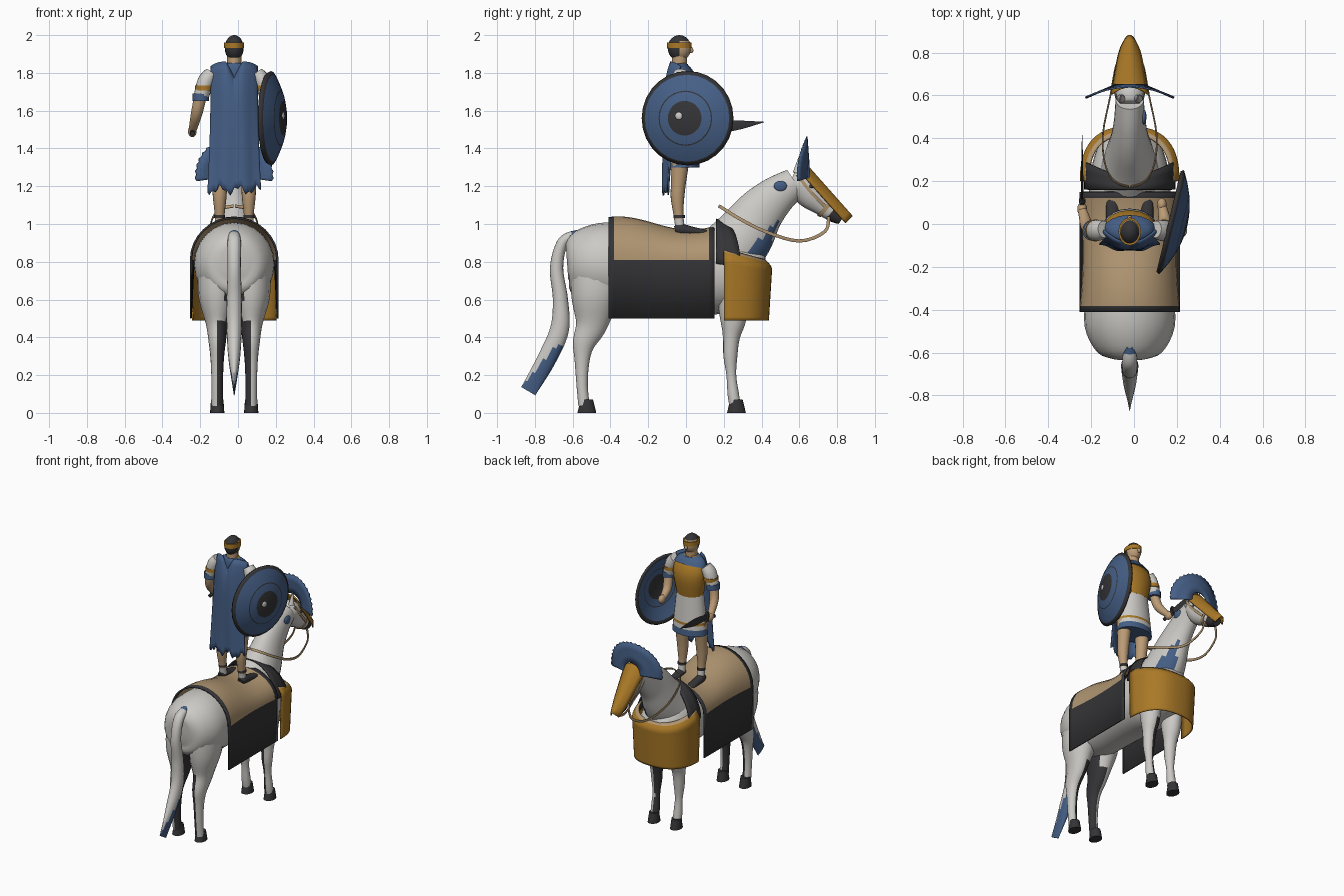
import bpy, bmesh, math
from mathutils import Vector

cube = bpy.data.objects.get("Cube")
if cube:
    bpy.data.objects.remove(cube)

COLOURS = {
    "white": (.6, .59, .56), "gold": (.4, .19, .02), "blue": (.06, .115, .24),
    "dark": (.035, .035, .038), "tan": (.43, .3, .165), "skin": (.5, .33, .18),
}
MATERIALS = {}
for colour_name, rgb in COLOURS.items():
    material = bpy.data.materials.new(colour_name)
    material.use_nodes = True
    material.diffuse_color = (*rgb, 1)
    material.node_tree.nodes["Principled BSDF"].inputs["Base Color"].default_value = (*rgb, 1)
    MATERIALS[colour_name] = material
NAMES = list(MATERIALS)
CENTRE_X = -.02  # the whole group stands slightly off centre
SIDES = ((1, "left"), (-1, "right"))


def make(name, verts, faces, colour, thickness=0):
    """Mesh object; colour is a name or a rule from face centre to a name."""
    mesh = bpy.data.meshes.new(name)
    mesh.from_pydata([tuple(v) for v in verts], [], faces)
    bm = bmesh.new()
    bm.from_mesh(mesh)
    bmesh.ops.remove_doubles(bm, verts=bm.verts, dist=.0001)
    bmesh.ops.recalc_face_normals(bm, faces=bm.faces)
    bm.to_mesh(mesh)
    bm.free()
    for used in (NAMES if callable(colour) else [colour]):
        mesh.materials.append(MATERIALS[used])
    for polygon in mesh.polygons:
        polygon.use_smooth = True
        if callable(colour):
            polygon.material_index = NAMES.index(colour(polygon.center))
    mesh.set_sharp_from_angle(angle=math.radians(50))
    ob = bpy.data.objects.new(name, mesh)
    bpy.context.collection.objects.link(ob)
    ob.location.x = CENTRE_X
    if thickness:
        solidify = ob.modifiers.new("thickness", "SOLIDIFY")
        solidify.thickness, solidify.offset = thickness, 0
    return ob


def spline(points, steps):
    """Smoothly resample a list of equal-length tuples."""
    out = []
    last = len(points) - 1
    for i in range(last):
        before, start, end, after = points[max(i - 1, 0)], points[i], points[i + 1], points[min(i + 2, last)]
        for k in range(steps):
            t = k / steps
            out.append(tuple(q + t / 2 * (r - p + t * (2 * p - 5 * q + 4 * r - s + t * (3 * (q - r) + s - p)))
                             for p, q, r, s in zip(before, start, end, after)))
    return out + [points[last]]


def loft(name, stations, colour, sides=16, steps=4):
    """Tube through stations (x, y, z, half width, optional half depth)."""
    stations = spline([s if len(s) > 4 else (*s, s[3]) for s in stations], steps)
    path = [Vector(s[:3]) for s in stations]
    last = len(path) - 1
    verts, faces = [], []
    for i, (centre, station) in enumerate(zip(path, stations)):
        tangent = (path[min(i + 1, last)] - path[max(i - 1, 0)]).normalized()
        across = Vector((1, 0, 0))
        across = (across - tangent * across.dot(tangent)).normalized()
        depth = tangent.cross(across)
        for k in range(sides):
            a = math.tau * k / sides
            verts.append(centre + across * math.cos(a) * station[3] + depth * math.sin(a) * station[4])
    for i in range(last):
        for k in range(sides):
            near, far = i * sides, (i + 1) * sides
            following = (k + 1) % sides
            faces.append((near + k, near + following, far + following, far + k))
    faces += [tuple(range(sides)), tuple(range(last * sides, len(verts)))]
    return make(name, verts, faces, colour)


def column(name, x, rows, colour, **options):
    """Loft whose stations all share one x."""
    return loft(name, [(x, *row) for row in rows], colour, **options)


def strap(name, points, colour, side):
    """Thin flat ribbon through points, on one side."""
    return loft(name, [(side * x, y, z, .004, .01) for x, y, z in points], colour, sides=6)


def band(name, centre, width, depth, height, colour):
    """Upright ring around a limb or head."""
    x, y, z = centre
    rows = [(y, z - height / 2, width, depth), (y, z + height / 2, width, depth)]
    return column(name, x, rows, colour, steps=1)


def sheet(name, nu, nv, surface, colour, thickness=.008):
    """Grid surface from surface(u, v), both 0..1."""
    verts = [surface(i / nu, j / nv) for i in range(nu + 1) for j in range(nv + 1)]
    w = nv + 1
    faces = [(i * w + j, i * w + j + 1, (i + 1) * w + j + 1, (i + 1) * w + j) for i in range(nu) for j in range(nv)]
    return make(name, verts, faces, colour, thickness)


def ball(name, centre, radii, colour):
    bm = bmesh.new()
    bmesh.ops.create_uvsphere(bm, u_segments=16, v_segments=16, radius=1)
    verts = [[c + r * p for c, r, p in zip(centre, radii, v.co)] for v in bm.verts]
    faces = [[v.index for v in f.verts] for f in bm.faces]
    bm.free()
    return make(name, verts, faces, colour)


# Horse: body, neck, head, tail
def neck_colour(c):
    return "blue" if c.y - c.z > -.53 and c.z < 1.03 and c.x > .035 else "white"


def tail_colour(c):
    return "blue" if c.z < min(.35, 1.16 + 1.17 * c.y) or c.y > -.61 else "white"


def hind_colour(c):
    inner = .04 if c.z > .5 else .085
    return "dark" if abs(c.x) < inner and c.z < .74 else "white"


def fore_colour(c):
    return "dark" if 0 < c.x < .085 and c.z < .5 else "white"


column("horse_body", 0, [(-.63, .8, .07, .09), (-.6, .8, .15, .16), (-.48, .79, .21, .215), (-.3, .775, .205, .225),
                         (-.05, .735, .2, .19), (.15, .74, .19, .22), (.3, .72, .17, .18), (.4, .7, .12, .13),
                         (.43, .7, .04, .05)], "white", sides=24)
column("horse_neck", 0, [(.12, .76, .15, .16), (.2, .82, .15, .17), (.3, .93, .12, .16), (.39, 1.06, .09, .13),
                         (.48, 1.15, .074, .105), (.58, 1.22, .066, .08)], neck_colour, sides=28, steps=7)
column("horse_head", 0, [(.56, 1.24, .045), (.6, 1.22, .07), (.66, 1.16, .066, .08), (.73, 1.1, .05, .06),
                         (.79, 1.05, .04, .045), (.825, 1.025, .03)],
       lambda c: "dark" if c.y - c.z > -.29 else "white", steps=6)
column("horse_tail", 0, [(-.57, .94, .03), (-.65, .905, .035, .03), (-.685, .77, .035), (-.665, .6, .04),
                         (-.67, .44, .04, .05), (-.74, .28, .03, .05), (-.835, .115, .004, .043)], tail_colour, steps=7)

for s, side in SIDES:
    leg_x = s * .09
    column(f"{side}_hind_leg", leg_x, [(-.45, .8, .1, .16), (-.48, .62, .1, .13), (-.5, .47, .06, .085), (-.54, .37, .045, .06),
                                       (-.55, .28, .035, .04), (-.55, .15, .03), (-.54, .04, .03)], hind_colour)
    column(f"{side}_fore_leg", leg_x, [(.25, .7, .07, .1), (.25, .5, .06, .07), (.24, .4, .045), (.235, .3, .037),
                                       (.24, .2, .026), (.25, .1, .03), (.26, .04, .03)], fore_colour)
    for part, y in (("hind", -.525), ("fore", .267)):
        column(f"{side}_{part}_hoof", leg_x, [(y, .07, .033), (y, 0, .038, .05)], "dark")
    # Ears, eyes, bridle and reins
    column(f"{side}_ear", s * .04, [(.585, 1.27, .02), (.6, 1.36, .002)], "white")
    ball(f"{side}_eye", (s * .063, .665, 1.2), (.008, .013, .01), "dark")
    strap(f"{side}_cheek_strap", [(.064, .59, 1.26), (.07, .66, 1.17), (.053, .74, 1.09)], "tan", s)
    strap(f"{side}_rein", [(.045, .755, 1.04), (.065, .735, .96), (.09, .6, .91), (.125, .42, .96),
                           (.115, .28, 1.03), (.07, .2, 1.08), (.004, .175, 1.095)], "tan", s)
column("noseband", 0, [(.735, 1.095, .053, .064), (.752, 1.08, .05, .06)], "tan", steps=1)
ball("bridle_tassel", (.066, .5, 1.2), (.012, .035, .028), "blue")


# Horse armour: face plate, crest, chest plate, collar
def face_plate(u, v):
    k = 2 * v - 1
    width = (.085 - .04 * u) * (1 - .35 * u ** 8)
    fall = .035 * k * k
    return (width * k, .64 + .24 * u - fall, 1.31 - .27 * u - fall)


def crest(u, v):
    a = math.radians(196 * (u - .5))
    r = .065 + v * (.135 + .008 * (round(u * 40) % 2))
    return (r * math.sin(a), .65 - .05 * v * math.sin(a) ** 2 - .01 * v, 1.255 + r * math.cos(a))


def chest_plate(u, v):
    a = math.pi * u
    forward = math.sin(a) ** .8
    tuck = .04 * max(0, (v - .85) / .15) ** 1.5
    across = math.copysign(abs(math.cos(a)) ** .8, math.cos(a))
    return ((.22 + .01 * v - tuck) * across, .2 + (.235 + .02 * v - tuck) * forward, .49 + (.38 - .06 * forward) * v)


def collar(u, v):
    a = math.pi * u
    return (.21 * math.cos(a), .16 + v * (.04 + .09 * abs(math.cos(a))), .79 + .235 * math.sin(a) - .02 * v)


sheet("face_plate", 12, 8, face_plate, "gold")
sheet("crest", 40, 3, crest, "blue")
sheet("chest_plate", 24, 20, chest_plate, lambda c: "tan" if c.z > .905 - .27 * c.y else "gold")
sheet("collar", 20, 3, collar, "dark")


# Saddle blanket: sagging arch with dark border and hanging side panels
def blanket(u, v):
    y = -.41 + .56 * u
    ridge = 1 + .035 * math.cos(math.pi * (y + .36) / .38)
    if v in (0, 1):
        return (.23 - .46 * v, y, .5)
    a = math.pi * (v * 18 - 1) / 16
    waist = .23 - .016 * math.sin(math.pi * u)
    return (waist * math.cos(a), y, .81 + (ridge - .81) * math.sin(a))


sheet("saddle_blanket", 20, 18, blanket, lambda c: "tan" if c.z > .81 and -.38 < c.y < .122 else "dark", .01)


# Rider: torso, tunic, cape
def tunic_colour(c):
    if c.z < 1.35:
        return "blue"
    return "gold" if 1.375 < c.z < 1.4 else "white"


def cape(u, v):
    k = 2 * u - 1
    top = 1.86 - .085 * max(0, 1 - abs(k) / .36) - .025 * k ** 4
    low = 1.18 + .018 * math.sin(k * 9) + .012 * math.cos(k * 23)
    y = -.122 + .06 * k * k * (1 - v / 2) + .005 * v * math.cos(k * 8) + .035 * (1 - v) ** 8
    return ((.122 + .02 * v * v) * k, y, top + (low - top) * v)


column("cuirass", 0, [(-.035, 1.85, .045, .04), (-.03, 1.81, .108, .05), (-.01, 1.72, .12, .075), (-.02, 1.58, .1, .07)], "gold")
column("tunic", 0, [(-.02, 1.59, .1, .067), (-.02, 1.3, .13, .092)], tunic_colour, sides=20, steps=20)
column("shoulder_scarf", 0, [(-.035, 1.85, .055, .045), (-.035, 1.825, .1, .055), (-.025, 1.785, .122, .07)], "blue")
band("neck", (0, -.035, 1.865), .038, .04, .1, "skin")
sheet("cape", 28, 16, cape, "blue")

# Head, hair, headband
ball("head", (0, -.035, 1.932), (.05, .062, .068),
     lambda c: "skin" if c.y > -.035 and c.z < 1.965 or c.z < 1.885 else "dark")
column("nose", 0, [(.018, 1.945, .006), (.03, 1.918, .01), (.02, 1.91, .005)], "skin")
band("headband", (0, -.035, 1.947), .053, .065, .03, "gold")

# Arms, legs and boots
for s, side in SIDES:
    hand = (s * .222, .07, 1.49) if s < 0 else (.15, .09, 1.53)
    elbow = (s * .2, -.01, 1.58) if s < 0 else (.165, .01, 1.57)
    loft(f"{side}_sleeve", [(s * .12, -.025, 1.8, .035, .04), (s * .15, -.03, 1.755, .044, .05),
                            (s * .176, -.03, 1.67, .04, .045)], "white")
    band(f"{side}_sleeve_band", (s * .16, -.03, 1.72), .047, .052, .025, "gold")
    band(f"{side}_sleeve_cuff", (s * .177, -.03, 1.67), .044, .048, .04, "blue")
    loft(f"{side}_forearm", [(s * .18, -.03, 1.67, .033), (*elbow, .03), (*hand, .02)], "skin")
    ball(f"{side}_hand", hand, (.023, .032, .03), "skin")
    column(f"{side}_leg", s * .077, [(-.03, 1.38, .05, .055), (-.04, 1.22, .04), (-.045, 1.14, .036), (-.04, 1.05, .026),
                                     (-.03, .97, .025)], lambda c: "skin" if c.z > 1.03 else "white")
    column(f"{side}_boot", s * .08, [(-.058, .968, .02), (-.03, .972, .03), (.04, .962, .03, .022),
                                     (.1, .955, .028, .016), (.122, .953, .01)], "dark")
    band(f"{side}_ankle_strap", (s * .078, -.036, 1.04), .029, .03, .015, "dark")

# Sword
SWORD_X = -.222
column("sword_blade", SWORD_X, [(.1, 1.505, .005, .018), (.25, 1.52, .005, .027), (.415, 1.54, .001)], "dark", sides=4)
column("sword_grip", SWORD_X, [(.02, 1.48, .012), (.1, 1.505, .012)], "dark")
column("sword_guard", SWORD_X, [(.1, 1.505, .015, .038), (.115, 1.508, .015, .038)], "dark")

# Round shield: a domed disc about the x axis, coloured in rings, with a small off-centre boss
RINGS = (0, .045, .09, .137, .143, .185, .226, .246)


def dome(u, v):
    r = RINGS[round(v * 7)]
    a = math.tau * u
    return (.075 - 1.24 * r * r, r * math.cos(a), r * math.sin(a))


def shield_colour(c):
    r = math.hypot(c.y, c.z)
    return "dark" if r < .085 or .137 < r < .1428 or r > .226 else "blue"


shield = sheet("shield", 28, 7, dome, shield_colour, .016)
boss = ball("shield_boss", (.08, -.03, .012), (.008, .02, .02), "white")
for ob in (shield, boss):
    ob.location = (.168, .01, 1.56)
    ob.rotation_euler.z = math.radians(-13.5)
